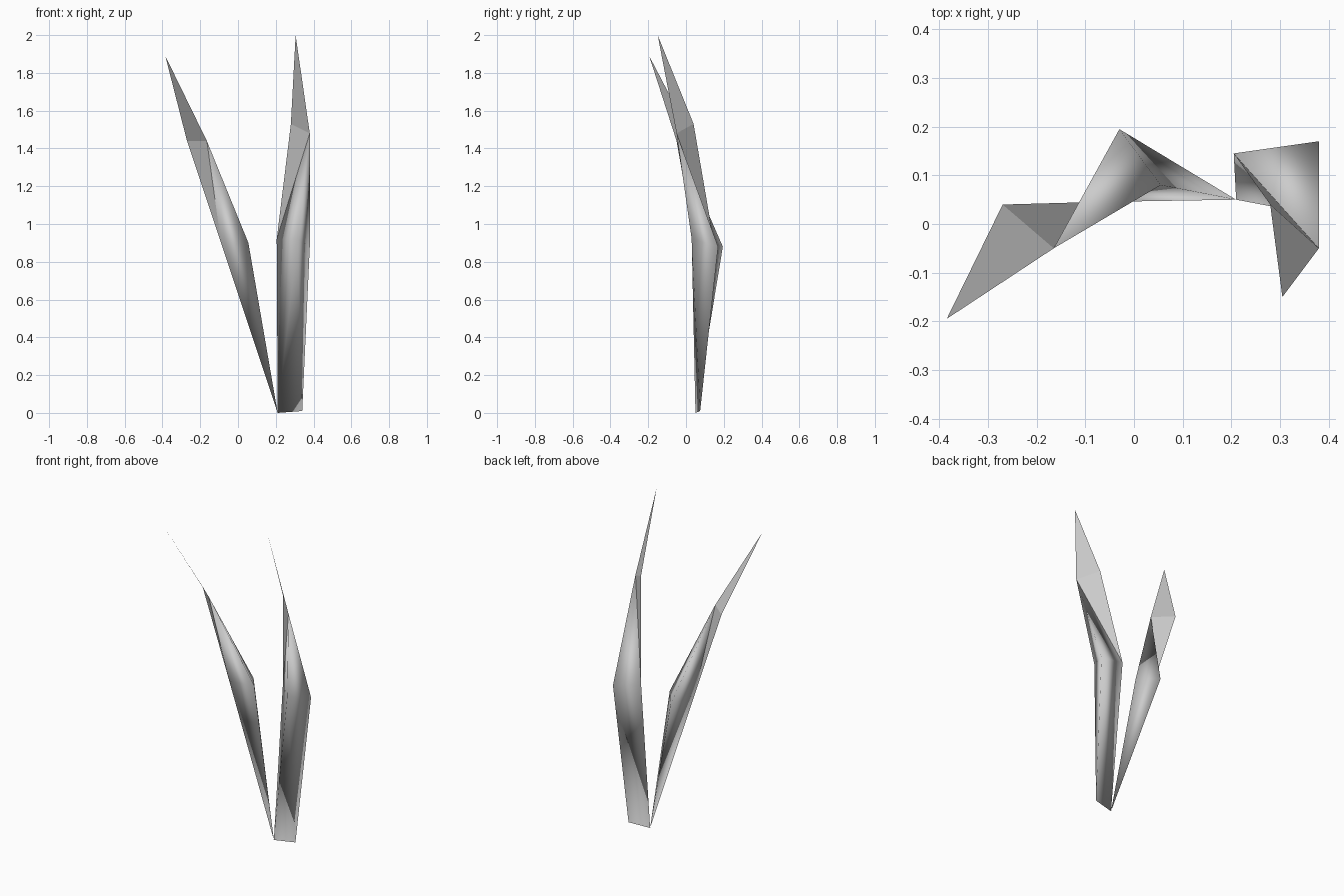
import bpy
import bmesh

cube = bpy.data.objects.get("Cube")
if cube:
    bpy.data.objects.remove(cube, do_unlink=True)

grey = bpy.data.materials.new("soft_grey")
grey.use_nodes = True
grey.diffuse_color = (0.6, 0.6, 0.6, 1)
grey.node_tree.nodes["Principled BSDF"].inputs["Base Color"].default_value = (0.6, 0.6, 0.6, 1)


def build(name, points, faces, smooth):
    """Make an object from named points and faces given as strings of names."""
    bm = bmesh.new()
    verts = {key: bm.verts.new(co) for key, co in points.items()}
    for face in faces:
        bm.faces.new([verts[key] for key in face.split()]).smooth = smooth
    bmesh.ops.recalc_face_normals(bm, faces=bm.faces)
    bmesh.ops.triangulate(bm, faces=bm.faces)
    mesh = bpy.data.meshes.new(name)
    bm.to_mesh(mesh)
    bm.free()
    mesh.materials.append(grey)
    obj = bpy.data.objects.new(name, mesh)
    bpy.context.collection.objects.link(obj)
    return obj


def leaf(name, foot, mid, shoulder, tip):
    """A three-sided smooth stalk that opens into a thin flat blade."""
    left, back, front = mid
    outer, inner = shoulder
    stalk = dict(left=left, back=back, front=front, top=inner, foot=foot[0])
    faces = ["left back top", "back front top", "front left top", "front left foot"]
    if len(foot) > 1:
        stalk["heel"] = foot[1]
        faces += ["left back heel foot", "back front heel", "front foot heel"]
    else:
        faces += ["left back foot", "back front foot"]
    build(name + "_stalk", stalk, faces, True)

    # flat blade above the stalk
    blade = dict(tip=tip, outer=outer, inner=inner, left=left)
    build(name + "_blade", blade, ["tip outer inner", "outer left inner"], False)


# leaning leaf, rising from a single point
leaf("leaning_leaf",
     foot=[(0.21, 0.05, 0)],
     mid=[(-0.09, 0.045, 0.9), (-0.03, 0.195, 0.88), (0.055, 0.08, 0.9)],
     shoulder=[(-0.27, 0.04, 1.44), (-0.165, -0.05, 1.44)],
     tip=(-0.385, -0.195, 1.89))

# upright leaf, with a short edge at its foot
leaf("upright_leaf",
     foot=[(0.21, 0.05, 0), (0.34, 0.075, 0.01)],
     mid=[(0.205, 0.145, 0.92), (0.38, 0.17, 0.88), (0.315, 0.03, 0.92)],
     shoulder=[(0.28, 0.04, 1.53), (0.38, -0.05, 1.48)],
     tip=(0.305, -0.15, 2.0))
